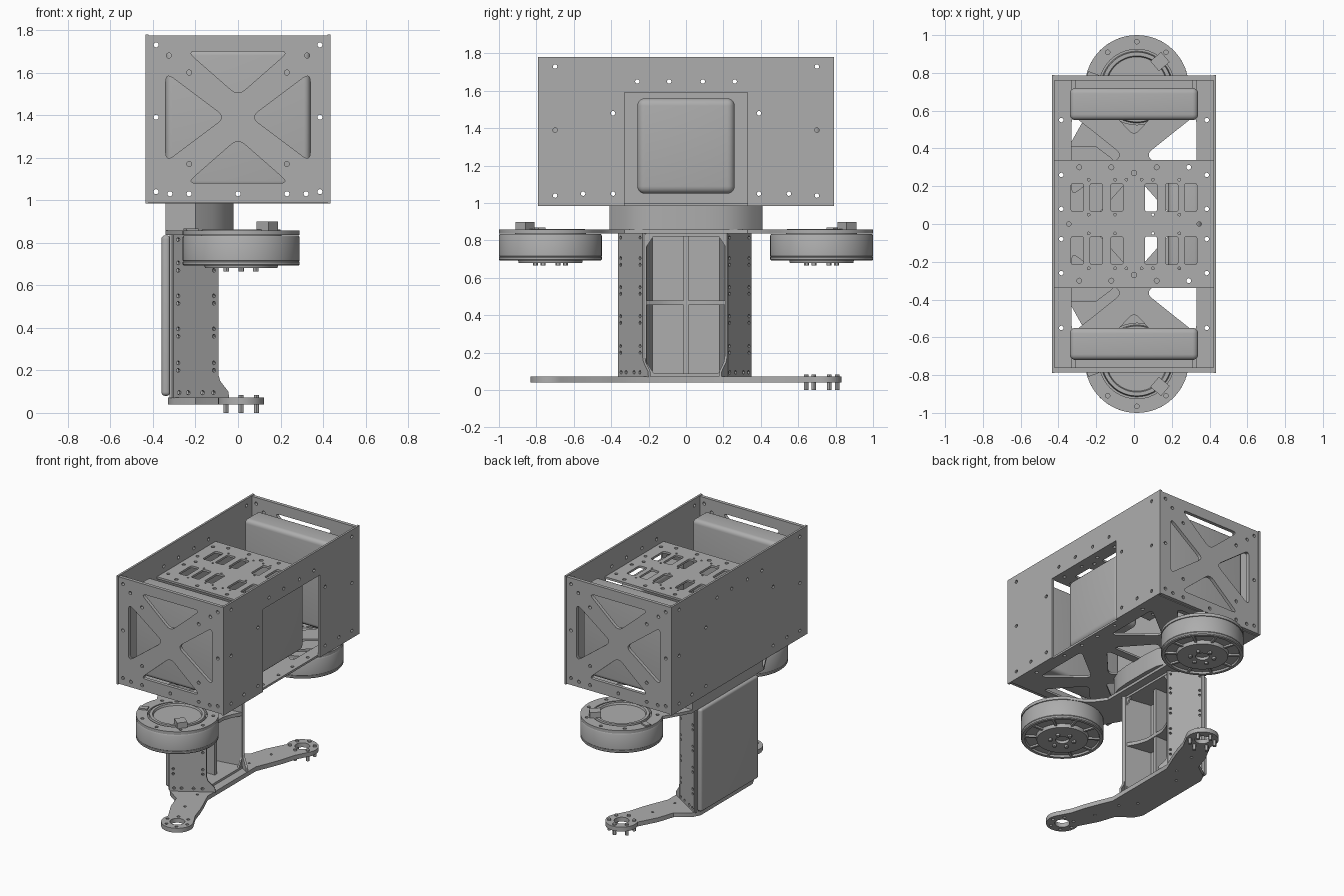
import bpy, bmesh, math
from mathutils import Vector, Matrix

old = bpy.data.objects.get("Cube")
if old:
    bpy.data.objects.remove(old)

GREY = 0.42
mat = bpy.data.materials.new("metal_grey")
mat.use_nodes = True
mat.diffuse_color = (GREY, GREY, GREY, 1)
bsdf = next(n for n in mat.node_tree.nodes if n.type == "BSDF_PRINCIPLED")
bsdf.inputs["Base Color"].default_value = (GREY, GREY, GREY, 1)
bsdf.inputs["Roughness"].default_value = 0.6

X, Y, Z = Vector((1, 0, 0)), Vector((0, 1, 0)), Vector((0, 0, 1))
parts = []


def add(name, mesh):
    mesh.materials.clear()
    mesh.materials.append(mat)
    ob = bpy.data.objects.new(name, mesh)
    bpy.context.collection.objects.link(ob)
    parts.append(ob)
    return ob


def from_bmesh(name, bm):
    bmesh.ops.recalc_face_normals(bm, faces=bm.faces)
    mesh = bpy.data.meshes.new(name)
    bm.to_mesh(mesh)
    bm.free()
    return add(name, mesh)


def plate(name, outline, holes=(), t=0.015, origin=(0, 0, 0), u=X, v=Y):
    """Flat sheet in the u, v plane with cut-outs, t thick along u x v."""
    curve = bpy.data.curves.new(name, "CURVE")
    curve.dimensions, curve.fill_mode, curve.extrude = "2D", "BOTH", t / 2
    for loop in [outline, *holes]:
        sp = curve.splines.new("POLY")
        sp.points.add(len(loop) - 1)
        for p, (a, b) in zip(sp.points, loop):
            p.co = (a, b, 0, 1)
        sp.use_cyclic_u = True
    tmp = bpy.data.objects.new(name, curve)
    mesh = bpy.data.meshes.new_from_object(tmp)
    bpy.data.objects.remove(tmp)
    n = u.cross(v)
    m = Matrix((u, v, n)).transposed().to_4x4()
    m.translation = Vector(origin) + n * t / 2
    mesh.transform(m)
    bm = bmesh.new()
    bm.from_mesh(mesh)
    bpy.data.meshes.remove(mesh)
    bmesh.ops.remove_doubles(bm, verts=bm.verts, dist=1e-5)
    return from_bmesh(name, bm)


def box(name, lo, hi, bevel=0, turn=0):
    lo, hi = Vector(lo), Vector(hi)
    bm = bmesh.new()
    bmesh.ops.create_cube(bm, size=1)
    if bevel:
        bmesh.ops.scale(bm, vec=hi - lo, verts=bm.verts)
        bmesh.ops.bevel(bm, geom=bm.edges[:], offset=bevel, segments=5,
                        profile=0.5, affect="EDGES")
    else:
        bmesh.ops.scale(bm, vec=hi - lo, verts=bm.verts)
    bm.transform(Matrix.Translation((lo + hi) / 2) @ Matrix.Rotation(turn, 4, "Z"))
    return from_bmesh(name, bm)


def lathe(name, profile, cx, cy, steps=64):
    bm = bmesh.new()
    vs = [bm.verts.new((r, 0, z)) for r, z in profile]
    es = [bm.edges.new(e) for e in zip(vs, vs[1:])]
    bmesh.ops.spin(bm, geom=vs + es, cent=(0, 0, 0), axis=Z,
                   angle=math.tau, steps=steps)
    bmesh.ops.remove_doubles(bm, verts=bm.verts, dist=1e-4)
    bm.transform(Matrix.Translation((cx, cy, 0)))
    return from_bmesh(name, bm)


def pin(name, x, y, z0, z1, r):
    return lathe(name, [(0, z0), (r, z0), (r, z1), (0, z1)], x, y, 12)


def arc(cx, cy, r, a0, a1, n):
    return [(cx + r * math.cos(math.radians(a0 + (a1 - a0) * i / n)),
             cy + r * math.sin(math.radians(a0 + (a1 - a0) * i / n))) for i in range(n + 1)]


def hole(x, y, r=0.012):
    return arc(x, y, r, 0, 360, 12)[:-1]


def rounded(pts, r):
    out = []
    for i, p in enumerate(pts):
        p, a, b = Vector(p), Vector(pts[i - 1]), Vector(pts[(i + 1) % len(pts)])
        s, e = p + (a - p).normalized() * r, p + (b - p).normalized() * r
        for k in range(6):
            t = k / 5
            out.append(tuple(s * (1 - t) ** 2 + p * 2 * t * (1 - t) + e * t * t))
    return out


def rect(a0, b0, a1, b1):
    return [(a0, b0), (a1, b0), (a1, b1), (a0, b1)]


def cross_cuts(cx, cy, w, h, gap=0.06, inset=0.12):
    """Four rounded triangles that leave an X-shaped brace."""
    cuts = []
    for s in (1, -1):
        cuts.append(rounded([(cx + s * w, cy - h + inset), (cx + s * w, cy + h - inset),
                             (cx + s * gap, cy)], 0.045))
        cuts.append(rounded([(cx - w + inset, cy + s * h), (cx + w - inset, cy + s * h),
                             (cx, cy + s * (gap + 0.04))], 0.045))
    return cuts


def mirrored(half):
    return half + [(x, -y) for x, y in reversed(half)]


SIDES = (1, -1)

# upper case: end panels with X braces
end_holes = [hole(s * x, z) for s in SIDES for x, z in
             ((.385, 1.73), (.385, 1.39), (.385, 1.04), (.325, 1.68),
              (.23, 1.6), (.23, 1.17), (.23, 1.03), (.32, 1.03))] + [hole(0, 1.03)]
for s, label in ((-1, "front"), (1, "back")):
    plate(label + "_panel", rect(-.42, .99, .42, 1.775),
          cross_cuts(0, 1.39, .34, .31, .06, .1) + end_holes,
          .025, (0, .785 if s > 0 else -.76, 0), X, Z)
    # padded block behind each end panel
    ys = sorted((s * .55, s * .72))
    box(label + "_block", (-.34, ys[0], 1.06), (.34, ys[1], 1.71), .03)
    for x in (-.32, .32):
        for z in (1.15, 1.62):
            yy = sorted((s * .70, s * .765))
            box(label + "_block_mount", (x - .012, yy[0], z - .02), (x + .012, yy[1], z + .02))

# upper case: side plates, one with an open window
side_holes = [hole(s * y, z) for s in SIDES for y, z in
              ((.7, 1.73), (.7, 1.39), (.7, 1.04), (.55, 1.05), (.39, 1.05),
               (.39, 1.48), (.09, 1.65), (.26, 1.65))]
window = [(-.79, .985), (-.33, .985), (-.33, 1.59), (.33, 1.59), (.33, .985),
          (.79, .985), (.79, 1.78), (-.79, 1.78)]
plate("window_side_plate", window, side_holes, .015, (.42, 0, 0), Y, Z)
plate("solid_side_plate", rect(-.79, .985, .79, 1.78), side_holes, .015, (-.435, 0, 0), Y, Z)

# floor with two X braces, and the slotted shelf
floor_holes = [hole(sx * .385, sy * y) for sx in SIDES for sy in SIDES for y in (.08, .26, .55)]
plate("floor", rect(-.42, -.76, .42, .76),
      cross_cuts(0, .365, .33, .335) + cross_cuts(0, -.365, .33, .335) + floor_holes,
      .015, (0, 0, .985))
shelf_cuts = []
for sx in SIDES:
    shelf_cuts.append(hole(sx * .345, 0))
    for sy in SIDES:
        for x in (.09, .2, .3):
            shelf_cuts.append(rounded(rect(sx * x - .033, sy * .14 - .075,
                                           sx * x + .033, sy * .14 + .075), .015))
        shelf_cuts += [hole(sx * x, sy * y, r) for x, y, r in
                       ((.385, .26, .012), (.385, .08, .012), (.29, .3, .013), (.12, .3, .013),
                        (.1, .05, .007), (.24, .05, .007), (.04, .235, .007),
                        (.1, .235, .007), (.24, .235, .007))]
shelf_cuts += [hole(0, s * .27, .014) for s in SIDES]
plate("shelf", rect(-.42, -.34, .42, .34), shelf_cuts, .015, (0, 0, 1.59))
box("window_block", (.18, -.26, 1.05), (.36, .26, 1.56), .04)

# hub between case and leg
hub = [(-.34, .41), (-.2, .41), (-.12, .35), (-.06, .28), (-.03, .2), (-.02, .1)]
plate("hub", mirrored(hub), (), .135, (0, 0, .855))

# arm plate carrying the two drums
CX, CY, R = .015, .725, .275
arm = [(-.34, .42)] + arc(CX, CY, R, 205, -40, 40) + [(.18, .5), (.06, .45), (0, .4), (-.05, .33)]
arm_holes = []
for s in SIDES:
    arm_holes.append(arc(CX, s * CY, .2, 0, 360, 40)[:-1])
    arm_holes += [hole(CX + .24 * math.cos(a), s * (CY + .24 * math.sin(a)))
                  for a in (math.radians(d) for d in range(-30, 211, 40))]
plate("arm_plate", mirrored(arm), arm_holes, .022, (0, 0, .836))

# drums
drum = [(0, .7), (.045, .7), (.045, .68), (.17, .68), (.175, .705), (.245, .705), (.25, .692),
        (.27, .692), (.275, .698), (.275, .71), (.272, .713), (.275, .716), (.275, .826),
        (.27, .835), (.19, .835), (.185, .862), (.165, .862), (.16, .848), (0, .848)]
for s, label in ((-1, "front"), (1, "back")):
    cy = s * CY
    lathe(label + "_drum", drum, CX, cy)
    for i in range(10):
        a = math.tau * i / 10
        p = Vector((CX + .21 * math.cos(a), cy + .21 * math.sin(a), 0))
        box(label + "_drum_spoke", p + Vector((-.04, -.008, .692)),
            p + Vector((.04, .008, .71)), 0, a)
    for i in range(6):
        a = math.tau * i / 6 + math.pi / 6
        pin(label + "_drum_pin", CX + .08 * math.cos(a), cy + .08 * math.sin(a), .665, .69, .013)
    box(label + "_connector", (.1, s * .86 - .035, .845), (.175, s * .86 + .035, .9), 0, s * .7)
    box(label + "_cable_clip", (-.25, s * .78 - .02, .85), (-.19, s * .78 + .02, .868), 0, -s * .35)

# leg: sloped side plates with screw holes and flared feet
LEN = math.hypot(.21, .13)
for s, label in ((-1, "front"), (1, "back")):
    u = Vector((.21, -s * .13, 0)).normalized()
    outline = [(0, .07), (LEN + .06, .07), (LEN + .055, .1), (LEN + .01, .15),
               (LEN, .18), (LEN, .838), (0, .838)]
    screws = [hole(a, z, .009) for a in (.025, LEN - .025) for z in
              (.2, .235, .36, .395, .515, .55, .67, .705, .815)]
    screws += [hole(a, .095, .01) for a in (.03, .08, .16, .22)]
    start = Vector((-.31, s * .35, 0))
    if s > 0:
        start -= u.cross(Z) * 0.015 if u.cross(Z).y > 0 else Vector((0, 0, 0))
    plate(label + "_leg_side", outline, screws, .015, start, u, Z)
    # inner wall, front lip and corner gussets of the opening
    plate(label + "_leg_inner_wall", [(-.3, s * .18), (-.105, s * .212), (-.105, s * .225),
                                      (-.3, s * .2)], (), .76, (0, 0, .075))
    for z0, z1 in ((.08, .17), (.835, .745)):
        plate(label + "_leg_gusset", [(s * .225, z0), (s * .225, z1), (s * .165, z0)],
              (), .012, (-.125, 0, 0), Y, Z)

# leg: back, ribs, end caps and cover
box("leg_back", (-.322, -.345, .07), (-.3, .345, .838))
box("leg_upright_rib", (-.31, -.013, .075), (-.18, .013, .836))
rib = [(-.31, .19), (-.115, .21), (-.15, .15), (-.175, .08)]
plate("leg_cross_rib", mirrored(rib), (), .025, (0, 0, .455))
cap = [(-.31, .34), (-.11, .215)]
for z in (.07, .82):
    plate("leg_cap", mirrored(cap), (), .018, (0, 0, z))
box("leg_cover", (-.36, -.335, .08), (-.318, .335, .835), .018)

# foot plate with a ring at each end
foot = [(-.33, .3), (-.3, .36), (-.2, .43), (-.16, .55)] + arc(CX, CY, .108, 200, -30, 24) + \
       [(.06, .58), (.03, .48), (0, .4), (-.05, .28)]
foot_holes = [arc(CX, s * CY, .05, 0, 360, 24)[:-1] for s in SIDES]
foot_holes += [hole(CX + .08 * math.cos(a), -CY + .08 * math.sin(a), .011)
               for a in (math.tau * i / 6 for i in range(6))]
foot_holes += [hole(x, s * y, .009) for s in SIDES for x, y in ((-.2, .2), (-.12, .3), (-.08, .5))]
plate("foot_plate", mirrored(foot), foot_holes, .032, (0, 0, .04))
for i in range(6):
    a = math.tau * i / 6 + math.pi / 6
    pin("foot_pin", CX + .083 * math.cos(a), CY + .083 * math.sin(a), 0, .083, .012)

# smooth curved faces, keep edges sharp
bpy.ops.object.select_all(action="DESELECT")
for ob in parts:
    ob.select_set(True)
bpy.context.view_layer.objects.active = parts[0]
bpy.ops.object.shade_smooth_by_angle(angle=math.radians(30))
